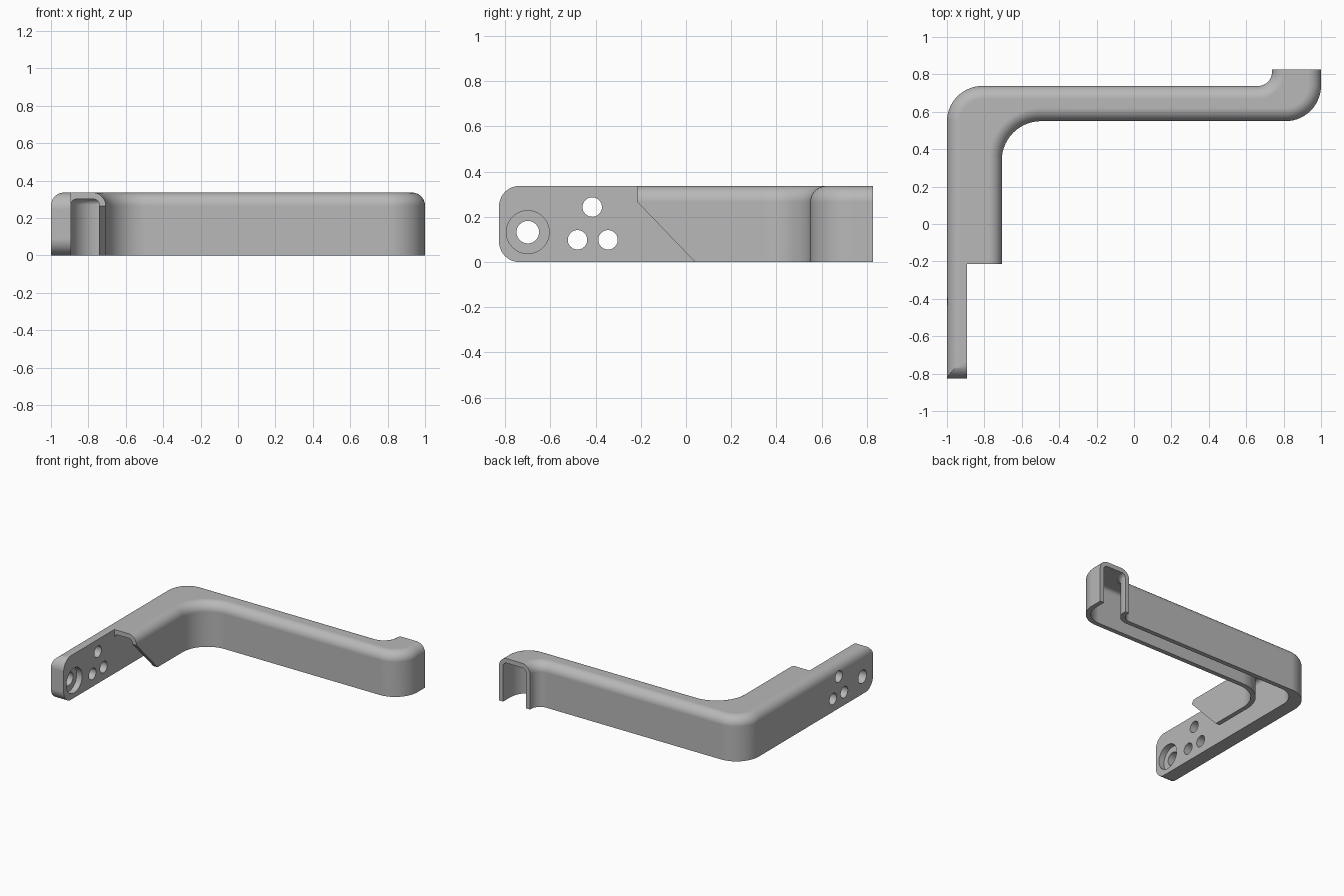
import bpy
import bmesh
import math

cube = bpy.data.objects.get("Cube")
if cube:
    bpy.data.objects.remove(cube, do_unlink=True)

HEIGHT = 0.336
HALF_DEPTH = 0.827
PLATE_X = -0.893     # inner face of the mounting plate

grey = bpy.data.materials.new("plain grey")
grey.use_nodes = True
colour = (0.48, 0.48, 0.48, 1)
grey.diffuse_color = colour
grey.node_tree.nodes["Principled BSDF"].inputs["Base Color"].default_value = colour


def make_object(name, bm):
    bmesh.ops.recalc_face_normals(bm, faces=bm.faces[:])
    mesh = bpy.data.meshes.new(name)
    bm.to_mesh(mesh)
    bm.free()
    mesh.materials.append(grey)
    obj = bpy.data.objects.new(name, mesh)
    bpy.context.collection.objects.link(obj)
    return obj


def loft(name, rings):
    """Closed solid through rings with equal point counts."""
    bm = bmesh.new()
    loops = [[bm.verts.new(p) for p in ring] for ring in rings]
    for a, b in zip(loops, loops[1:]):
        for i in range(len(a)):
            j = (i + 1) % len(a)
            bm.faces.new((a[i], a[j], b[j], b[i]))
    bm.faces.new(loops[0])
    bm.faces.new(loops[-1])
    return make_object(name, bm)


def rounded_outline(corners, inset=0.0, steps=14):
    """Right-angled anticlockwise outline of (x, y, radius), moved inward."""
    points = []
    for i, (x, y, r) in enumerate(corners):
        px, py, _ = corners[i - 1]
        nx, ny, _ = corners[(i + 1) % len(corners)]
        la, lb = math.hypot(x - px, y - py), math.hypot(nx - x, ny - y)
        ax, ay = (x - px) / la, (y - py) / la
        bx, by = (nx - x) / lb, (ny - y) / lb
        cx, cy = x - inset * (ay + by), y + inset * (ax + bx)
        if r == 0:
            points.append((cx, cy))
            continue
        convex = ax * by - ay * bx > 0
        r += -inset if convex else inset
        cx, cy = cx + r * (bx - ax), cy + r * (by - ay)
        for s in range(steps + 1):
            t = math.pi / 2 * s / steps
            c, k = r * math.cos(t), r * math.sin(t)
            points.append((cx - bx * c + ax * k, cy - by * c + ay * k))
    return points


def crank_body(name, wall, left, reach, bottom, top, fillet, radii, steps=10):
    """Crank-shaped solid with a rounded top rim."""
    inner, end, hook, back = radii
    corners = [
        (left, -reach, 0), (-0.707 - wall, -reach, 0),
        (-0.707 - wall, 0.55 + wall, inner), (1 - wall, 0.55 + wall, end),
        (1 - wall, reach, 0), (0.738 + wall, reach, 0),
        (0.738 + wall, 0.738 - wall, hook), (left, 0.738 - wall, back),
    ]
    levels = [(0, bottom)]
    for s in range(steps + 1):
        t = math.pi / 2 * s / steps
        levels.append((fillet * (1 - math.cos(t)),
                       top - fillet + fillet * math.sin(t)))
    return loft(name, [[(x, y, z) for x, y in rounded_outline(corners, d)]
                       for d, z in levels])


def side_prism(name, outline, x0, x1):
    """Extrude a y-z outline along x."""
    return loft(name, [[(x, y, z) for y, z in outline] for x in (x0, x1)])


def disc(y, z, r, count=40):
    return [(y + r * math.cos(math.tau * i / count),
             z + r * math.sin(math.tau * i / count)) for i in range(count)]


def carve(target, cutter, operation="DIFFERENCE"):
    mod = target.modifiers.new(cutter.name, "BOOLEAN")
    mod.operation = operation
    mod.solver = "EXACT"
    mod.object = cutter
    cutter.hide_render = True
    bpy.context.view_layer.objects.active = target
    bpy.ops.object.modifier_apply(modifier=mod.name)
    bpy.data.objects.remove(cutter, do_unlink=True)


# Outer shell, hollowed from below
handle = crank_body("cranked_handle", 0, -1, 1.2, 0, HEIGHT, 0.07,
                    (0.21, 0.19, 0.075, 0.19))
cavity = crank_body("cavity_cutter", 0.035, PLATE_X, 1.3, -0.1, 0.301, 0.03,
                    (0.245, 0.155, 0.11, 0.15))
carve(handle, cavity)

# Inner wall and roof cut back with a sloping edge, leaving the mounting plate
slope = [(-1.4, -0.1), (0.136, -0.1), (-0.215, 0.265), (-0.215, 0.5), (-1.4, 0.5)]
carve(handle, side_prism("slope_cutter", slope, PLATE_X, -0.4))

# Trim both ends, rounding the free end of the plate
low, high = -0.0005, HEIGHT + 0.0005
trim = rounded_outline([(-HALF_DEPTH, low, 0.09), (HALF_DEPTH, low, 0),
                        (HALF_DEPTH, high, 0), (-HALF_DEPTH, high, 0.09)])
carve(handle, side_prism("end_trim", trim, -1.2, 1.2), "INTERSECT")

# Pivot hole with counterbore, and three fixing holes
holes = [(-0.70, 0.132, 0.05), (-0.415, 0.243, 0.043),
         (-0.48, 0.098, 0.043), (-0.345, 0.098, 0.043)]
for y, z, r in holes:
    carve(handle, side_prism("hole_cutter", disc(y, z, r), -1.1, -0.8))
carve(handle, side_prism("counterbore_cutter", disc(-0.70, 0.132, 0.095),
                         PLATE_X - 0.045, -0.8))

# Smooth shading with crisp edges
bpy.ops.object.select_all(action="DESELECT")
handle.select_set(True)
bpy.context.view_layer.objects.active = handle
bpy.ops.object.shade_smooth_by_angle(angle=math.radians(30))
normals = handle.modifiers.new("even_shading", "WEIGHTED_NORMAL")
normals.keep_sharp = True
